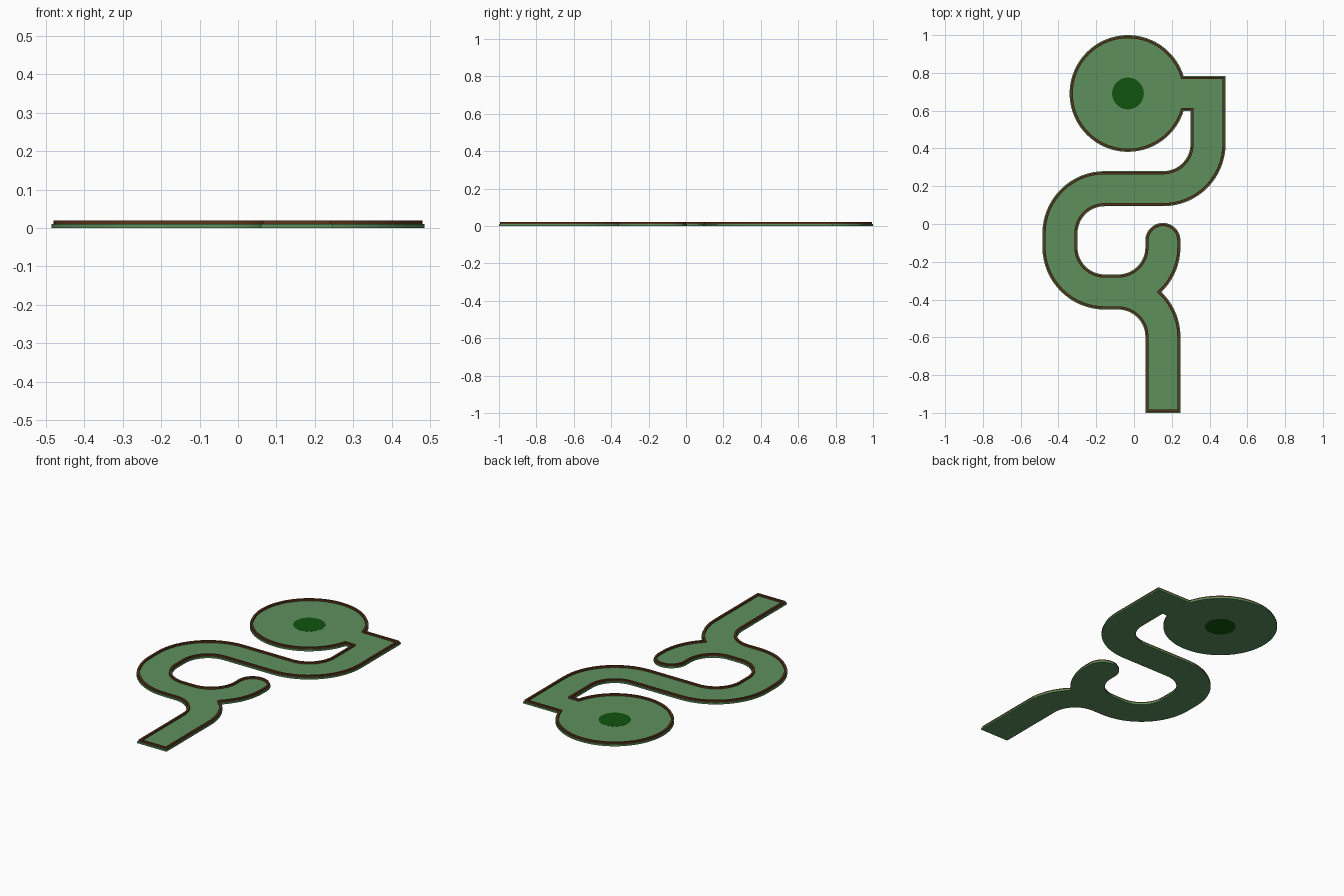
import bpy, bmesh
from math import sin, cos, radians, degrees, asin, acos
from mathutils import Vector

if "Cube" in bpy.data.objects:
    bpy.data.objects.remove(bpy.data.objects["Cube"])


def material(name, rgb):
    m = bpy.data.materials.new(name)
    m.diffuse_color = (*rgb, 1)
    m.use_nodes = True
    m.node_tree.nodes["Principled BSDF"].inputs["Base Color"].default_value = m.diffuse_color
    return m


def arc(cx, cy, r, a0, a1, n=16):
    return [Vector((cx + r * cos(radians(a0 + (a1 - a0) * i / n)),
                    cy + r * sin(radians(a0 + (a1 - a0) * i / n)))) for i in range(n + 1)]


def offset(pts, d):
    """Push a counter-clockwise outline outwards by d with mitred corners."""
    out = []
    for i, p in enumerate(pts):
        e0 = (p - pts[i - 1]).normalized()
        e1 = (pts[(i + 1) % len(pts)] - p).normalized()
        n0, n1 = Vector((e0.y, -e0.x)), Vector((e1.y, -e1.x))
        out.append(p + (n0 + n1) * d / (1 + n0.dot(n1)))
    return out


def solid(name, loops, z0, z1, mat):
    """Extrude a filled outline (one loop) or a closed strip (two loops)."""
    bm = bmesh.new()
    rings = [[bm.verts.new((p.x, p.y, z0)) for p in lp] for lp in loops]
    if len(rings) == 1:
        bm.faces.new(rings[0])
    else:
        a, b = rings
        for i in range(len(a)):
            bm.faces.new((a[i - 1], a[i], b[i], b[i - 1]))
    ext = bmesh.ops.extrude_face_region(bm, geom=bm.faces[:], use_keep_orig=True)
    top = [v for v in ext["geom"] if isinstance(v, bmesh.types.BMVert)]
    bmesh.ops.translate(bm, vec=(0, 0, z1 - z0), verts=top)
    bmesh.ops.recalc_face_normals(bm, faces=bm.faces[:])
    bmesh.ops.triangulate(bm, faces=[f for f in bm.faces if len(f.verts) > 4])
    me = bpy.data.meshes.new(name)
    bm.to_mesh(me)
    bm.free()
    me.materials.append(mat)
    ob = bpy.data.objects.new(name, me)
    bpy.context.collection.objects.link(ob)
    return ob


# Lane geometry: inner bend, outer bend and round green
RI, RO, RG = 0.155, 0.319, 0.298
GX, GY, HALF = -0.032, 0.691, 0.082
cusp = degrees(asin(0.237 / RO))
mouth = degrees(asin(HALF / RG))
V = Vector

# Border centre line, counter-clockwise from the tee
path = [V((0.071, -0.989)), V((0.235, -0.989))]
path += arc(-0.084, -0.597, RO, 0, cusp)                     # tee bend, outside
path += arc(-0.084, -0.123, RO, -cusp, 0)[1:]                # dead-end hook, outside
path += arc(0.153, -0.087, HALF, 0, 180)                     # rounded dead end
path += arc(-0.084, -0.123, RI, 0, -90)                      # hook, inside
path += arc(-0.155, -0.123, RI, -90, -180)
path += arc(-0.155, -0.05, RI, 180, 90)
path += arc(0.155, 0.424, RO, -90, 0)                        # upper bend, outside
path += [V((0.474, GY + HALF))]                              # square corner
path += arc(GX, GY, RG, mouth, 360 - mouth, 72)              # round green
path += [V((0.31, GY - HALF))]
path += arc(0.155, 0.424, RI, 0, -90)                        # upper bend, inside
path += arc(-0.155, -0.05, RO, 90, 180)                      # big left bend
path += arc(-0.155, -0.123, RO, 180, 270)
path += arc(-0.084, -0.597, RI, 90, 0)                       # tee bend, inside

turf = material("turf", (0.11, 0.28, 0.11))
wood = material("wood", (0.10, 0.035, 0.01))
dark = material("cup_green", (0.005, 0.09, 0.005))

# Playing surface, border rail and cup
solid("playing_surface", [offset(path, 0.011)], 0.0005, 0.010, turf)
solid("border_rail", [offset(path, 0.006), offset(path, -0.006)], 0.0098, 0.020, wood)
solid("cup", [arc(GX, GY, 0.084, 0, 360, 48)[:-1]], 0.0, 0.0106, dark)
